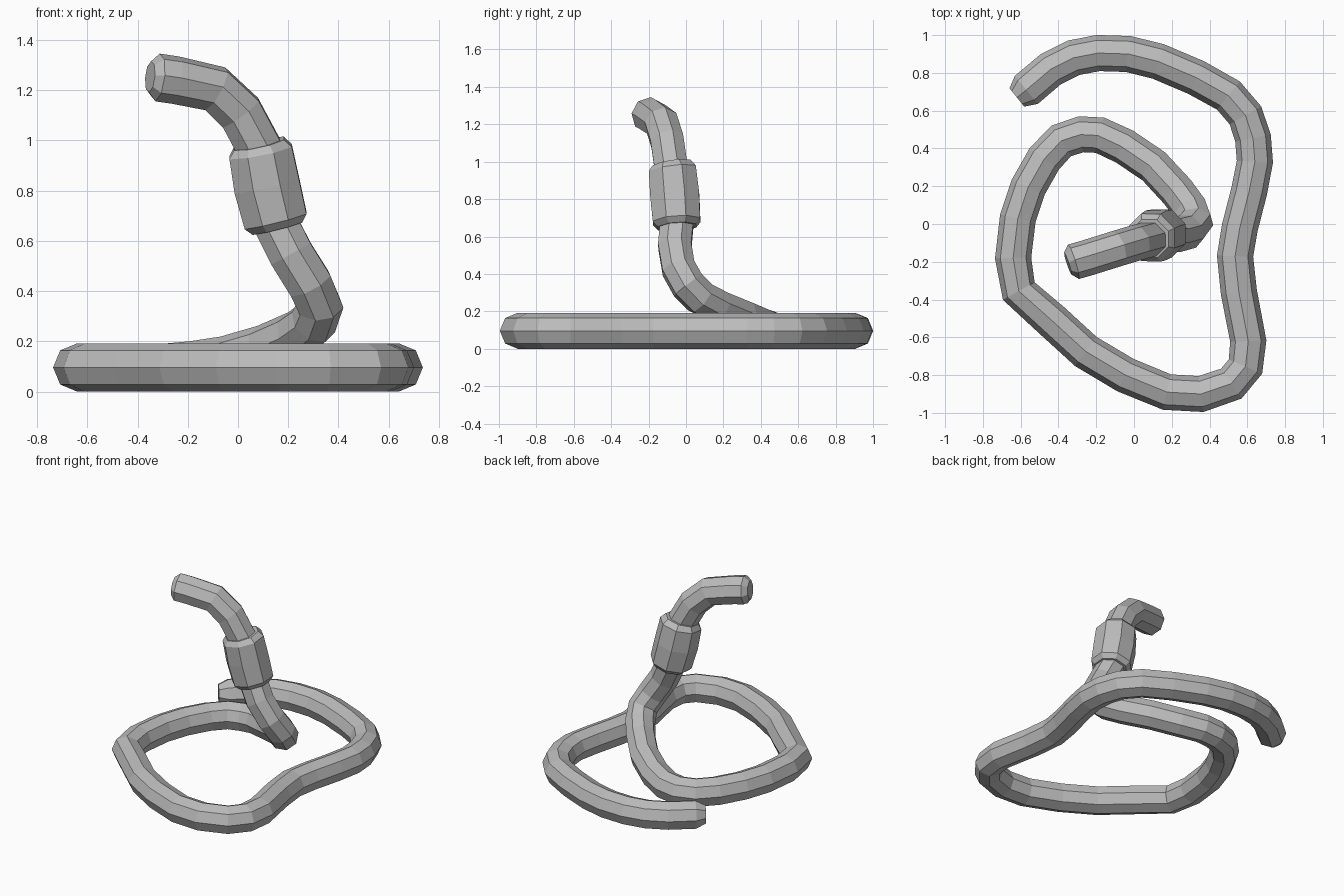
import bpy
import bmesh
import math
from mathutils import Vector

cube = bpy.data.objects.get("Cube")
if cube:
    bpy.data.objects.remove(cube, do_unlink=True)

SIDES = 8
TUBE = 0.096

grey = bpy.data.materials.new("plain grey")
grey.use_nodes = True
colour = (0.5, 0.5, 0.5, 1)
grey.diffuse_color = colour
grey.node_tree.nodes["Principled BSDF"].inputs["Base Color"].default_value = colour


def sweep(name, path, radii, up):
    """Sweep an octagon along a path without twist; return the up vector of each ring."""
    bm = bmesh.new()
    rings, ups = [], []
    last = len(path) - 1
    for i, centre in enumerate(path):
        before = (centre - path[max(i - 1, 0)]).normalized()
        after = (path[min(i + 1, last)] - centre).normalized()
        tangent = (before + after).normalized()
        if ups:
            up = previous.rotation_difference(tangent) @ up
        up = (up - tangent * up.dot(tangent)).normalized()
        side = tangent.cross(up)
        ring = []
        for k in range(SIDES):
            angle = math.tau * k / SIDES
            offset = up * math.cos(angle) + side * math.sin(angle)
            ring.append(bm.verts.new(centre + offset * radii[i]))
        rings.append(ring)
        ups.append(up.copy())
        previous = tangent
    for a, b in zip(rings, rings[1:]):
        for k in range(SIDES):
            n = (k + 1) % SIDES
            bm.faces.new((a[k], a[n], b[n], b[k]))
    bm.faces.new(rings[0])
    bm.faces.new(rings[-1])
    bmesh.ops.recalc_face_normals(bm, faces=bm.faces)
    mesh = bpy.data.meshes.new(name)
    bm.to_mesh(mesh)
    bm.free()
    mesh.materials.append(grey)
    bpy.context.collection.objects.link(bpy.data.objects.new(name, mesh))
    return ups


# Flat coil lying on the ground, from the loose end inwards
coil = [
    (-.62, .67), (-.57, .71), (-.44, .82), (-.32, .88), (-.19, .905), (-.03, .9),
    (.13, .86), (.33, .775), (.5, .68), (.59, .575), (.63, .455), (.64, .33),
    (.61, .175), (.56, -.02), (.535, -.17), (.555, -.36), (.605, -.62),
    (.59, -.755), (.515, -.845), (.355, -.9), (.175, -.89), (-.045, -.8),
    (-.255, -.675), (-.43, -.515), (-.61, -.355), (-.64, -.18), (-.615, .03),
    (-.56, .195), (-.475, .345), (-.385, .44), (-.28, .475),
]
# Rising neck, ending in the bent tip
neck = [
    (-.18, .47, .105), (-.05, .41, .125), (.105, .305, .17), (.23, .17, .225),
    (.3, .075, .275), (.325, .01, .34), (.285, -.04, .43), (.21, -.06, .55),
    (.155, -.05, .66), (.115, -.06, .82), (.085, -.08, .97), (.01, -.1, 1.11),
    (-.09, -.13, 1.205), (-.25, -.18, 1.24), (-.32, -.2, 1.25), (-.35, -.21, 1.253),
]
path = [Vector((x, y, TUBE)) for x, y in coil] + [Vector(p) for p in neck]
radii = [TUBE] * len(path)
radii[0] = radii[-1] = TUBE * 0.65
ups = sweep("coiled_tube", path, radii, Vector((0, 0, 1)))

# Thick bevelled sleeve around the neck
sleeve = [Vector(p) for p in (
    (.142, -.051, .65), (.15, -.05, .68), (.115, -.06, .82),
    (.09, -.072, .955), (.083, -.077, .987))]
sleeve[0] = sleeve[1] + (sleeve[1] - sleeve[2]).normalized() * 0.03
sweep("neck_sleeve", sleeve, [.11, .137, .142, .137, .11], ups[len(coil) + 8])
